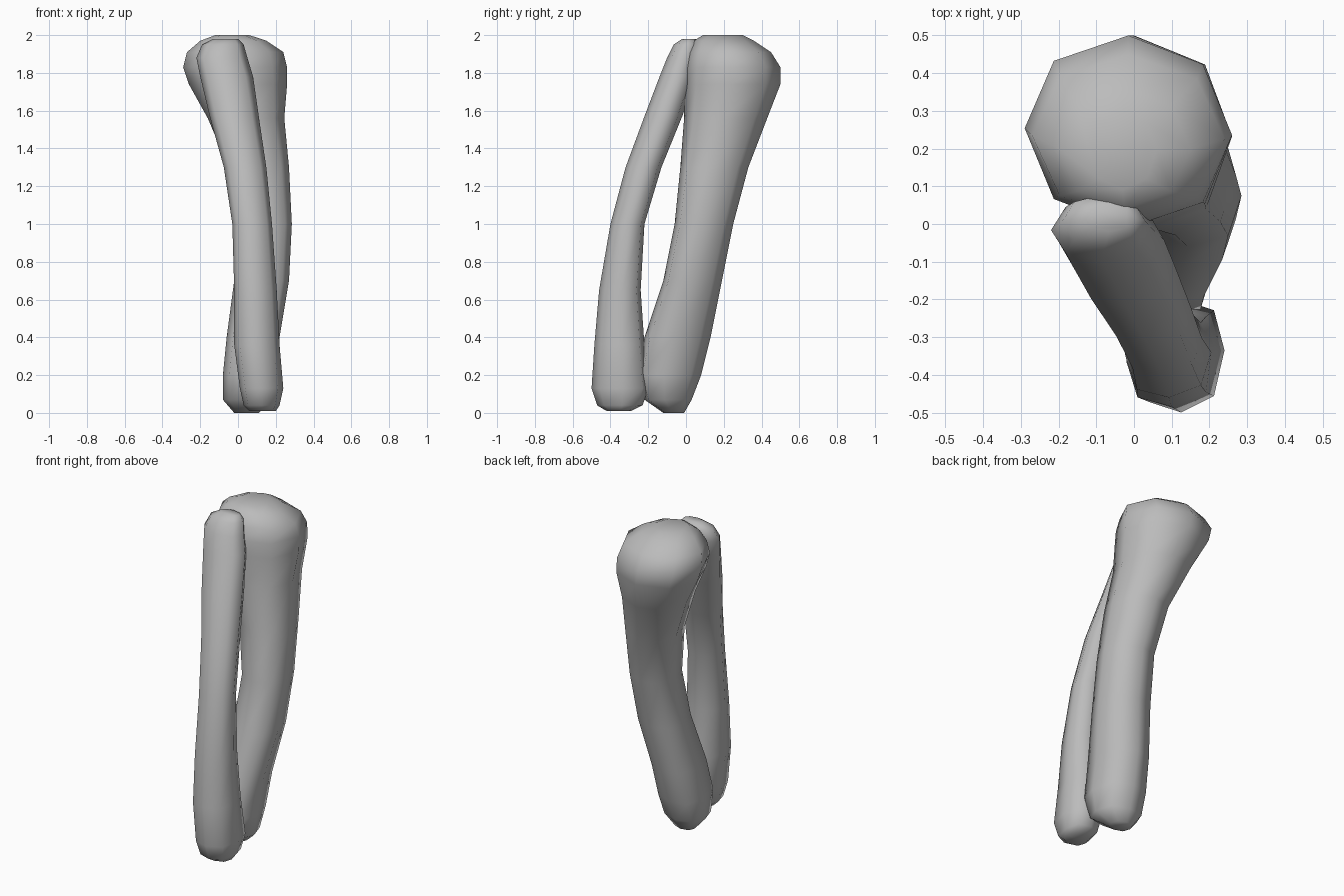
import bpy
import bmesh
import math

SIDES = 8

default_cube = bpy.data.objects.get("Cube")
if default_cube:
    bpy.data.objects.remove(default_cube, do_unlink=True)

# Single plain material
bone_grey = bpy.data.materials.new("bone_grey")
bone_grey.use_nodes = True
colour = (0.5, 0.5, 0.5, 1)
bone_grey.diffuse_color = colour
bone_grey.node_tree.nodes["Principled BSDF"].inputs["Base Color"].default_value = colour


def soften(value, power):
    """Push a circle profile towards a rounded square."""
    return math.copysign(abs(value) ** power, value)


def make_bone(name, sections, skew):
    """Loft a closed bone through (height, x min, x max, y min, y max) sections.
    The shaft is squarer and more skewed than the round head."""
    bm = bmesh.new()
    rings = []
    top = sections[-1][0]
    for z, x_min, x_max, y_min, y_max in sections:
        shaft = 1 - (z / top) ** 3
        power = 1 - 0.2 * shaft
        ring = []
        for i in range(SIDES):
            angle = math.tau * i / SIDES
            across = soften(math.cos(angle), power)
            along = soften(math.sin(angle), power) + skew * shaft * math.cos(angle) * abs(math.cos(angle))
            x = (x_min + x_max) / 2 + (x_max - x_min) / 2 * across
            y = (y_min + y_max) / 2 + (y_max - y_min) / 2 * along
            ring.append(bm.verts.new((x, y, z)))
        rings.append(ring)
    # Side walls
    for low, high in zip(rings, rings[1:]):
        for i in range(SIDES):
            j = (i + 1) % SIDES
            bm.faces.new((low[i], low[j], high[j], high[i]))
    # End caps
    bm.faces.new(list(reversed(rings[0])))
    bm.faces.new(rings[-1])
    bmesh.ops.recalc_face_normals(bm, faces=bm.faces)
    for face in bm.faces:
        face.smooth = True
    mesh = bpy.data.meshes.new(name)
    bm.to_mesh(mesh)
    bm.free()
    mesh.materials.append(bone_grey)
    bone = bpy.data.objects.new(name, mesh)
    bpy.context.collection.objects.link(bone)
    return bone


# Thick bone with the wide rounded head
make_bone("thick_bone", [
    (0, -.02, .11, -.12, -.01),
    (.07, -.08, .19, -.22, .03),
    (.2, -.08, .21, -.26, .08),
    (.4, -.06, .22, -.22, .13),
    (.7, -.02, .27, -.12, .19),
    (1, 0, .285, -.06, .25),
    (1.3, -.05, .27, -.03, .33),
    (1.56, -.16, .245, -.01, .43),
    (1.74, -.26, .26, -.01, .5),
    (1.83, -.29, .26, -.01, .5),
    (1.91, -.27, .24, .01, .45),
    (1.97, -.2, .15, .04, .36),
    (2, -.12, .06, .09, .3),
], -0.15)

# Slender bone crossing in front
make_bone("slender_bone", [
    (.01, .06, .2, -.42, -.29),
    (.04, .03, .22, -.47, -.23),
    (.13, .01, .24, -.5, -.2),
    (.36, -.02, .22, -.485, -.22),
    (.65, -.02, .205, -.46, -.24),
    (1, -.03, .18, -.4, -.22),
    (1.3, -.075, .15, -.32, -.13),
    (1.57, -.15, .11, -.22, -.02),
    (1.78, -.2, .08, -.14, .05),
    (1.88, -.22, .05, -.1, .07),
    (1.95, -.19, .03, -.065, .08),
    (1.98, -.13, 0, -.02, .05),
], 0.1)
